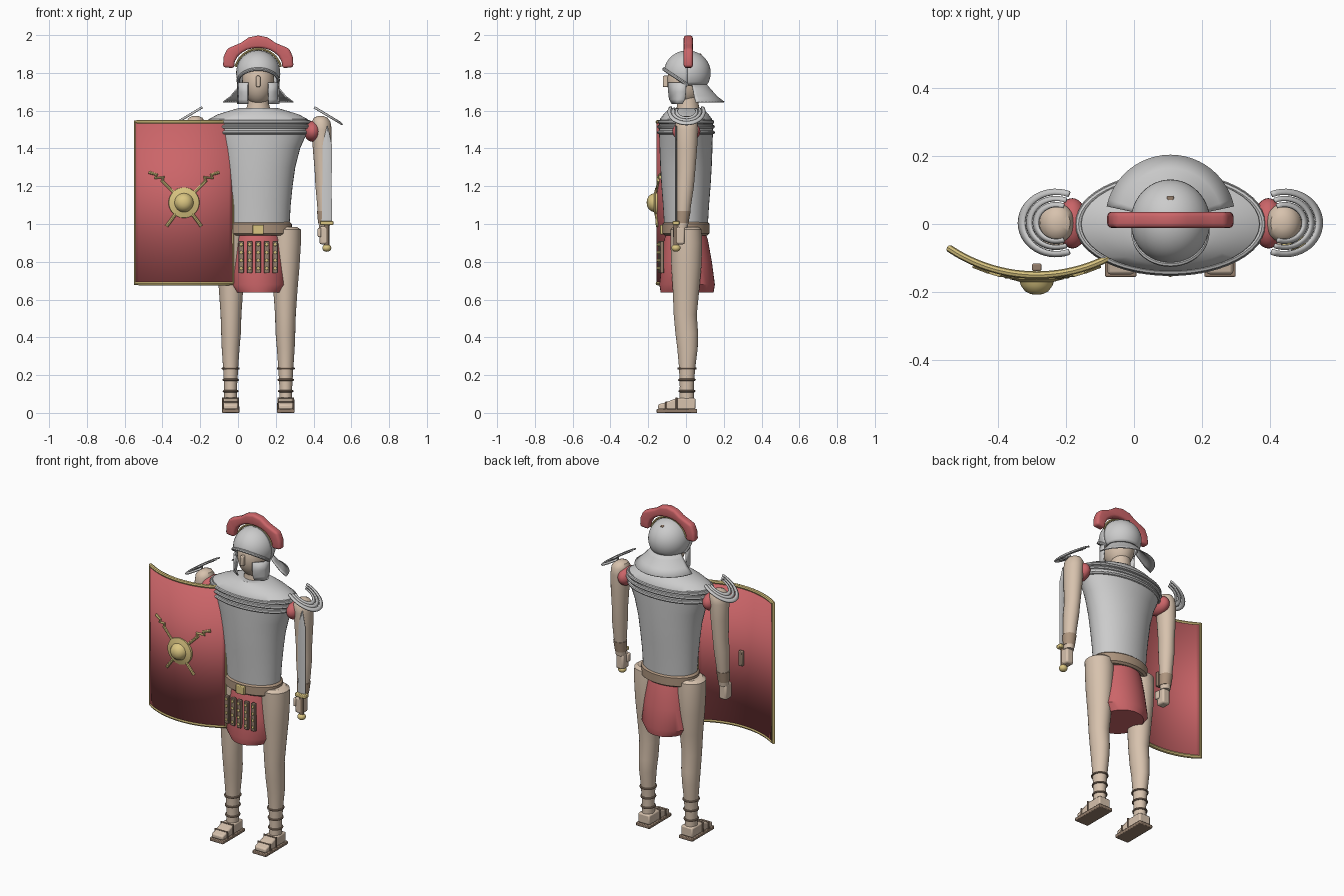
import bpy, bmesh
from math import sin, cos, pi, radians, sqrt, asin
from mathutils import Vector

if "Cube" in bpy.data.objects:
    bpy.data.objects.remove(bpy.data.objects["Cube"])

CX = 0.107  # body centre line


def material(name, rgb):
    m = bpy.data.materials.new(name)
    m.diffuse_color = (*rgb, 1)
    m.use_nodes = True
    m.node_tree.nodes["Principled BSDF"].inputs["Base Color"].default_value = m.diffuse_color
    return m


RED = material("red", (0.60, 0.13, 0.14))
SKIN = material("skin", (0.68, 0.54, 0.42))
GOLD = material("gold", (0.70, 0.56, 0.22))
BROWN = material("brown", (0.30, 0.21, 0.15))
LEATHER = material("leather", (0.42, 0.30, 0.21))


def finish(name, me, mat=None, bevel=0, thick=0, segs=2):
    ob = bpy.data.objects.new(name, me)
    bpy.context.collection.objects.link(ob)
    if mat:
        me.materials.append(mat)
    if thick:
        s = ob.modifiers.new("thickness", "SOLIDIFY")
        s.thickness, s.offset = thick, 0
    if bevel:
        b = ob.modifiers.new("bevel", "BEVEL")
        b.width, b.segments = bevel, segs
    return ob


def mesh(name, verts, faces, mat=None, **kw):
    me = bpy.data.meshes.new(name)
    me.from_pydata(verts, [], faces)
    bm = bmesh.new()
    bm.from_mesh(me)
    bmesh.ops.recalc_face_normals(bm, faces=bm.faces)
    bm.to_mesh(me)
    bm.free()
    return finish(name, me, mat, **kw)


def loft(name, rings, mat=None, n=40):
    """Stacked ellipses (cx, cy, z, rx, ry) with capped ends."""
    v = [(x + rx * cos(2 * pi * i / n), y + ry * sin(2 * pi * i / n), z)
         for x, y, z, rx, ry in rings for i in range(n)]
    f = [(k * n + i, k * n + (i + 1) % n, (k + 1) * n + (i + 1) % n, (k + 1) * n + i)
         for k in range(len(rings) - 1) for i in range(n)]
    f += [tuple(range(n)), tuple(range(len(v) - n, len(v)))]
    return mesh(name, v, f, mat)


def grid(name, rows, mat=None, **kw):
    """Open sheet from equal-length rows of points."""
    n = len(rows[0])
    f = [(k * n + i, k * n + i + 1, (k + 1) * n + i + 1, (k + 1) * n + i)
         for k in range(len(rows) - 1) for i in range(n - 1)]
    return mesh(name, [p for r in rows for p in r], f, mat, **kw)


def box(name, c, s, mat=None, bevel=0.004):
    v = [(c[0] + i * s[0] / 2, c[1] + j * s[1] / 2, c[2] + k * s[2] / 2)
         for k in (-1, 1) for i, j in ((-1, -1), (1, -1), (1, 1), (-1, 1))]
    f = [(0, 1, 2, 3), (4, 5, 6, 7)] + [(i, (i + 1) % 4, (i + 1) % 4 + 4, i + 4) for i in range(4)]
    return mesh(name, v, f, mat, bevel=bevel)


def ball(name, c, r, mat=None, n=32):
    me = bpy.data.meshes.new(name)
    bm = bmesh.new()
    bmesh.ops.create_uvsphere(bm, u_segments=n, v_segments=n // 2, radius=1)
    for v in bm.verts:
        v.co = Vector(c) + Vector((v.co.x * r[0], v.co.y * r[1], v.co.z * r[2]))
    bm.to_mesh(me)
    bm.free()
    return finish(name, me, mat)


def tube(name, pts, r, mat=None, closed=False):
    cu = bpy.data.curves.new(name, "CURVE")
    cu.dimensions, cu.bevel_depth, cu.bevel_resolution, cu.use_fill_caps = "3D", r, 2, True
    sp = cu.splines.new("POLY")
    sp.points.add(len(pts) - 1)
    for p, q in zip(sp.points, pts):
        p.co = (*q, 1)
    sp.use_cyclic_u = closed
    tmp = bpy.data.objects.new(name + "_path", cu)
    bpy.context.collection.objects.link(tmp)
    me = bpy.data.meshes.new_from_object(tmp.evaluated_get(bpy.context.evaluated_depsgraph_get()))
    bpy.data.objects.remove(tmp)
    return finish(name, me, mat)


def oval(z, rx, ry, x=CX, y=0, n=48):
    return [(x + rx * cos(2 * pi * i / n), y + ry * sin(2 * pi * i / n), z) for i in range(n)]


# Torso armour, raised bands, belt, buckle
loft("cuirass", [(CX, 0, z, rx, ry) for z, rx, ry in (
    (0.98, .165, .115), (1.1, .172, .122), (1.2, .182, .13), (1.3, .196, .136), (1.4, .222, .14),
    (1.47, .253, .142), (1.52, .268, .143), (1.555, .262, .138), (1.58, .215, .12), (1.6, .15, .1), (1.615, .1, .08))])
for z, rx, ry in ((1.485, .262, .143), (1.515, .272, .143), (1.54, .27, .14)):
    tube("chest_band", oval(z, rx, ry), .01, closed=True)
loft("belt", [(CX, 0, z, rx, rx - .053) for z, rx in ((.94, .165), (.95, .178), (1.0, .178), (1.012, .165))], LEATHER)
box("buckle", (CX, -.127, .97), (.058, .02, .052), GOLD)

# Skirt with studded strips
loft("skirt", [(CX, y, z, rx, ry) for y, z, rx, ry in (
    (0, .96, .12, .1), (0, .92, .13, .115), (.005, .8, .147, .132), (.006, .68, .16, .147), (.006, .637, .125, .14))], RED)
for i in range(-2, 3):
    x = CX + i * .045
    y0 = -.137 + .005 * abs(i)
    box("skirt_strip", (x, y0, .825), (.027, .02, .17), BROWN, .003)
    for k in range(4):
        ball("strip_stud", (x, y0 - .012, .765 + k * .042), (.009, .007, .009), GOLD, 10)

# Neck, head, nose
loft("neck", [(CX, .01, 1.58, .07, .065), (CX, .01, 1.64, .056, .056), (CX, .01, 1.72, .056, .056)], SKIN)
ball("head", (CX, -.005, 1.755), (.085, .095, .125), SKIN)
box("nose", (CX, -.108, 1.755), (.022, .03, .06), SKIN, .006)

# Helmet bowl, open over the face
def brow(t):  # rim height around the face
    return 1.735 + .085 * max(0, -sin(t))


def bowl(t, z, k=1):
    r = sqrt(max(0, 1 - ((z - 1.8) / .116) ** 2)) * k
    return (CX + .114 * r * cos(t), .007 + .121 * r * sin(t), z)


rows = []
for i in range(49):
    t = 2 * pi * i / 48
    a = asin((brow(t) - 1.8) / .116)
    rows.append([bowl(t, 1.8 + .116 * sin(a + (pi / 2 - a) * k / 12)) for k in range(13)])
grid("helmet_bowl", rows, thick=.006)
tube("brow_band", [bowl(pi + pi * i / 24, brow(pi + pi * i / 24), 1.04) for i in range(25)], .009)
grid("neck_guard", [[(CX + r * cos(t), .012 + r * sin(t), z) for t in [radians(12 + 6.5 * i) for i in range(25)]]
                    for r, z in ((.09, 1.745), (.115, 1.715), (.15, 1.675), (.19, 1.645))], thick=.006)
box("helmet_knob", (CX, .075, 1.892), (.02, .016, .02), BROWN)
for s in (1, -1):
    grid("cheek_guard", [[(CX + s * x, y, z) for x, y in ((.108, .0 - d), (.1, -.045), (.055, -.092 + d))]
                         for z, d in ((1.75, 0), (1.7, 0), (1.66, .005), (1.635, .02))], thick=.008)

# Transverse crest on its holder
prof = [(.128, .025, .187, .03), (.124, .06, .183, .085), (.108, .088, .165, .128), (.085, .108, .125, .145),
        (.06, .122, .09, .16), (.03, .13, .05, .188), (0, .132, 0, .198)]
prof = [(-a, b, -c, d) for a, b, c, d in prof] + prof[-2::-1]
grid("crest", [[(CX + a, .012, 1.8 + b) for a, b in ((p[0], p[1]), (p[2], p[3]))] for p in prof], RED,
     thick=.048, bevel=.014, segs=3)
tube("crest_holder", [(CX + .124 * cos(t), .012, 1.8 + .126 * sin(t)) for t in [radians(15 + 7.5 * i) for i in range(21)]],
     .006, GOLD)

for s in (1, -1):
    ax, lx = CX + s * .336, CX + s * .146
    # Arm, sleeve, bracer, hand
    loft("arm", [(ax + s * dx, y, z, rx, ry) for dx, y, z, rx, ry in (
        (-.005, .003, 1.572, .015, .018), (-.005, .003, 1.562, .036, .042), (-.003, .003, 1.54, .05, .058),
        (0, .003, 1.5, .053, .06), (.003, .003, 1.4, .05, .056), (.006, 0, 1.28, .043, .049), (.01, -.005, 1.2, .043, .047),
        (.013, -.012, 1.1, .037, .039), (.014, -.02, .98, .028, .029))], SKIN)
    ball("sleeve", (CX + s * .288, .002, 1.49), (.045, .074, .055), RED)
    loft("bracer", [(ax + s * .014, y, z, r, r) for y, z, r in ((-.02, 1.005, .033), (-.014, 1.07, .039))], LEATHER)
    box("hand", (ax + s * .014, -.036, .94), (.05, .06, .095), SKIN, .01)
    box("thumb", (ax - s * .012, -.055, .955), (.018, .03, .05), SKIN, .006)
    # Shoulder lames
    for r0, r1 in ((.052, .066), (.072, .086), (.092, .11)):
        arc = [radians(-112 + 8 * i) for i in range(29)]
        grid("shoulder_lame", [[(ax + s * r * cos(t), .003 + .9 * r * sin(t), 1.597 - .6 * r * cos(t) - d) for t in arc]
                               for r, d in ((r0, 0), ((r0 + r1) / 2, .001), (r1, .006))], thick=.008)
    # Leg, shin wraps, sandal
    loft("leg", [(lx + s * dx, y, z, rx, ry) for dx, y, z, rx, ry in (
        (-.002, 0, .985, .06, .065), (0, 0, .97, .08, .082), (0, .002, .9, .08, .084), (0, .002, .78, .073, .08),
        (-.002, 0, .65, .064, .07), (-.002, -.004, .52, .055, .061), (-.002, .004, .42, .052, .06),
        (0, .008, .34, .047, .054), (0, .006, .24, .04, .043), (0, .004, .14, .034, .037), (0, .004, .05, .034, .04))], SKIN)
    for z, r in ((.235, .042), (.175, .038), (.115, .036)):
        tube("shin_wrap", oval(z, r, r + .003, lx, .005, 24), .006, BROWN, True)
    box("sandal_sole", (lx, -.048, .01), (.092, .215, .02), BROWN)
    side = [(-.148, .018), (-.148, .045), (-.11, .055), (-.05, .078), (.05, .078), (.05, .018)]
    n = len(side)
    mesh("foot", [(lx + k * .039, y, z) for k in (-1, 1) for y, z in side],
         [tuple(range(n)), tuple(range(n, 2 * n))] + [(i, (i + 1) % n, (i + 1) % n + n, i + n) for i in range(n)],
         SKIN, bevel=.008)
    for y, z in ((-.105, .057), (-.05, .079)):
        tube("sandal_strap", [(lx + k * .041, y, h) for k, h in ((-1, .018), (-1, z), (1, z), (1, .018))], .005, BROWN)

# Sword held upright along the arm
sx, sy = CX + .363, -.053
loft("sword_blade", [(sx + dx, sy, z, rx, .006) for dx, z, rx in (
    (0, 1.0, .027), (.001, 1.2, .025), (.002, 1.42, .025), (.003, 1.52, .002))], n=4)
box("sword_guard", (sx, sy, 1.005), (.07, .035, .022), GOLD)
tube("sword_grip", [(sx, sy, .87), (sx, sy, 1.0)], .014, LEATHER)
ball("sword_pommel", (sx, sy, .873), (.024, .024, .02), GOLD)

# Curved shield
SX, SZ, R = -.286, 1.113, .4625


def on_shield(dx, dz, out=0):
    return (SX + dx, .3125 - sqrt(R * R - dx * dx) - out, SZ + dz)


xs = [-.257 + .514 * i / 24 for i in range(25)]
grid("shield", [[on_shield(x, z) for x in xs] for z in (-.427, .427)], RED, thick=.014)
tube("shield_rim", [on_shield(x, .427) for x in xs] + [on_shield(x, -.427) for x in reversed(xs)], .011, GOLD, True)
fy = on_shield(0, 0)[1]
prof = [(.082, .0), (.08, -.012), (.05, -.02), (.046, -.032), (.034, -.048), (.018, -.056), (.004, -.058)]
boss = loft("shield_boss", [(0, 0, -d, r, r) for r, d in prof], GOLD)
for v in boss.data.vertices:
    x, y, z = v.co
    v.co = (SX + x, fy - z, SZ + y)
for s in (1, -1):
    bolt = [(-.092, -.125), (0, 0), (.115, .115), (.11, .135), (.15, .13), (.145, .148), (.185, .16)]
    tube("shield_bolt", [on_shield(s * x, z, .01) for x, z in bolt], .009, GOLD)
box("shield_handle", (SX, -.127, SZ), (.027, .022, .09), BROWN)

bpy.ops.object.select_all(action="SELECT")
bpy.context.view_layer.objects.active = bpy.context.scene.objects[0]
bpy.ops.object.shade_smooth_by_angle(angle=radians(35))
